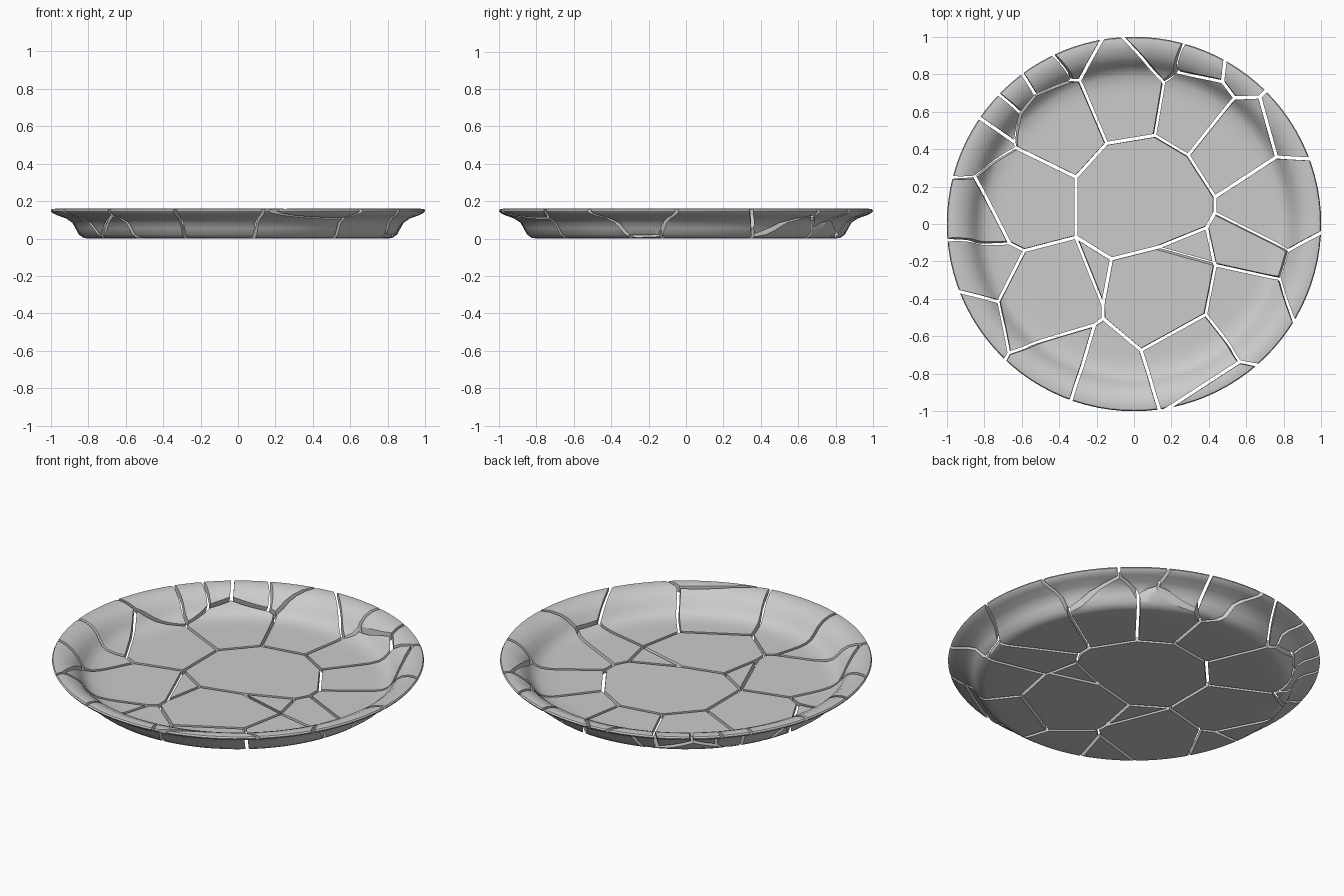
import bpy, bmesh, math, random
from mathutils import Vector

if "Cube" in bpy.data.objects:
    bpy.data.objects.remove(bpy.data.objects["Cube"])

random.seed(4)
SEG = 96
GAP = 0.009      # half the crack width
PIVOT = 0.05     # height at which the cracks match the plan

# Plate cross-section (radius, height): underside, lip, inside
PROFILE = [(0.70, 0), (0.80, 0), (0.825, 0.004), (0.85, 0.022), (0.868, 0.055), (0.885, 0.085),
           (0.92, 0.108), (0.965, 0.124), (0.992, 0.137), (1.0, 0.148), (0.995, 0.157),
           (0.975, 0.16), (0.94, 0.155), (0.90, 0.138), (0.868, 0.112), (0.845, 0.08),
           (0.82, 0.053), (0.79, 0.038), (0.74, 0.031), (0.69, 0.03), (0.62, 0.03)]

# Shard centres (x, y) with a size bias; cracks run midway between neighbours
SEEDS = [
    (0.04, 0.15, 0), (0.18, -0.41, 0), (-0.51, -0.43, 0), (-0.66, 0.15, 0),      # floor
    (-0.445, 0.59, 0), (-0.06, 0.754, 0), (0.356, 0.683, 0), (0.585, 0.50, 0),   # back
    (0.82, 0.14, 0), (0.656, -0.188, -0.05), (0.59, -0.49, 0), (0.335, -0.69, 0),
    (-0.197, -0.86, 0), (-0.40, -0.80, 0), (0.51, -0.96, 0), (1.05, -0.31, 0),
    (0.84, 0.57, 0), (0.57, 0.85, 0), (0.40, 0.87, 0), (0.17, 0.98, 0),          # rim
    (-0.42, 0.96, 0), (-0.53, 0.85, 0), (-0.68, 0.75, 0), (-0.78, 0.62, 0),
    (-0.86, 0.50, 0), (-0.874, 0.04, 0), (-0.86, -0.25, 0), (-0.92, -0.50, 0),
    (0.215, -0.283, -0.048), (-0.2565, -0.328, -0.101),                          # splinters
]
TILT = [random.uniform(-0.07, 0.07) for _ in SEEDS]


def to_object(bm, name):
    bmesh.ops.recalc_face_normals(bm, faces=bm.faces[:])
    me = bpy.data.meshes.new(name)
    bm.to_mesh(me)
    bm.free()
    ob = bpy.data.objects.new(name, me)
    bpy.context.collection.objects.link(ob)
    return ob


def plate_mesh():
    """Solid plate turned from the profile."""
    bm = bmesh.new()
    rings = []
    for r, z in PROFILE:
        rings.append([bm.verts.new((r * math.cos(2 * math.pi * k / SEG),
                                    r * math.sin(2 * math.pi * k / SEG), z)) for k in range(SEG)])
    for a, b in zip(rings, rings[1:]):
        for k in range(SEG):
            n = (k + 1) % SEG
            bm.faces.new((a[k], a[n], b[n], b[k]))
    bm.faces.new(rings[0][::-1])
    bm.faces.new(rings[-1])
    return bm


def cell_mesh(i):
    """Convex block around one shard centre, cut back from each neighbour."""
    bm = bmesh.new()
    bmesh.ops.create_cube(bm, size=1)
    for v in bm.verts:
        v.co = Vector((v.co.x * 2.6, v.co.y * 2.6, v.co.z * 0.6 + 0.08))
    xi, yi, wi = SEEDS[i]
    for j, (xj, yj, wj) in enumerate(SEEDS):
        if j == i:
            continue
        d = Vector((xj - xi, yj - yi, 0))
        t = 0.5 + (wi - wj) / (2 * d.length_squared)
        no = Vector((d.x, d.y, TILT[j] - TILT[i])).normalized()
        co = Vector((xi, yi, PIVOT)) + d * t - no * GAP
        bmesh.ops.bisect_plane(bm, geom=bm.verts[:] + bm.edges[:] + bm.faces[:], dist=1e-6,
                               plane_co=co, plane_no=no, clear_outer=True)
        bmesh.ops.holes_fill(bm, edges=bm.edges[:], sides=0)
    return bm


plate = to_object(plate_mesh(), "whole_plate")
shards = []
for i in range(len(SEEDS)):
    bm = cell_mesh(i)
    if len(bm.faces) < 4:
        bm.free()
        continue
    cutter = to_object(bm, "cutter")
    # Keep only the part of the plate inside this block
    shard = bpy.data.objects.new("plate_shard_%02d" % (i + 1), plate.data.copy())
    bpy.context.collection.objects.link(shard)
    mod = shard.modifiers.new("cut", 'BOOLEAN')
    mod.operation = 'INTERSECT'
    mod.solver = 'EXACT'
    mod.object = cutter
    dg = bpy.context.evaluated_depsgraph_get()
    me = bpy.data.meshes.new_from_object(shard.evaluated_get(dg))
    shard.modifiers.clear()
    shard.data = me
    bpy.data.objects.remove(cutter)
    if len(me.polygons):
        shards.append(shard)
    else:
        bpy.data.objects.remove(shard)
bpy.data.objects.remove(plate)

# Smooth glaze with crisp broken edges
bpy.ops.object.select_all(action='DESELECT')
for s in shards:
    s.select_set(True)
bpy.context.view_layer.objects.active = shards[0]
bpy.ops.object.shade_smooth_by_angle(angle=math.radians(30))
